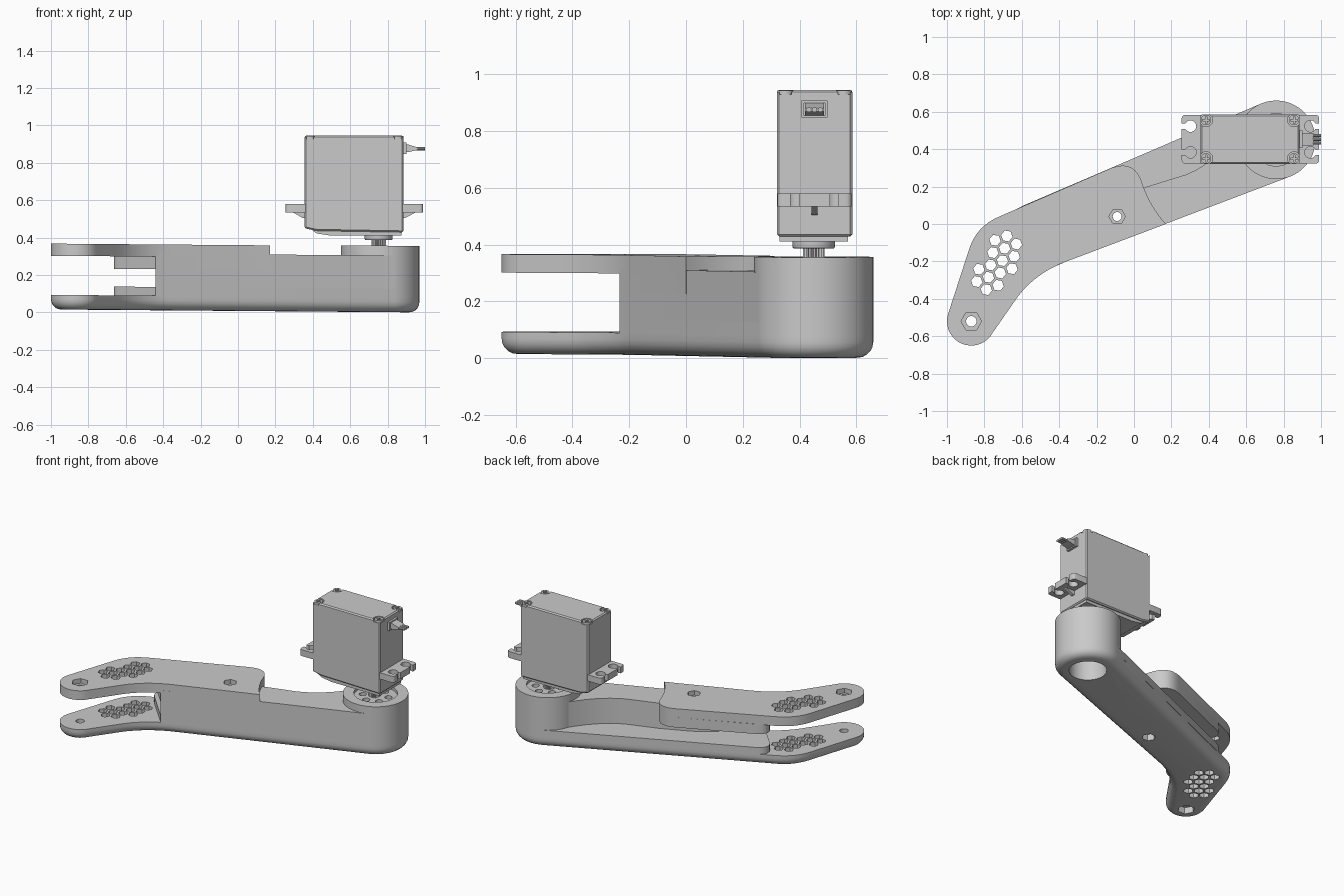
import bpy, bmesh, math
from mathutils import Vector

cube = bpy.data.objects.get("Cube")
if cube:
    bpy.data.objects.remove(cube, do_unlink=True)

grey = bpy.data.materials.new("light grey")
grey.use_nodes = True
grey.diffuse_color = (0.59, 0.59, 0.59, 1)
grey.node_tree.nodes["Principled BSDF"].inputs["Base Color"].default_value = (0.59, 0.59, 0.59, 1)


# ---- helpers ----
def arc(c, r, a0, a1, n):
    steps = [math.radians(a0 + (a1 - a0) * i / n) for i in range(n + 1)]
    return [(c[0] + r * math.cos(a), c[1] + r * math.sin(a)) for a in steps]


def ring(c, r, n=32, turn=0):
    return arc(c, r, turn, turn + 360, n)[:-1]


def bez(a, b, c, n=8):
    a, b, c = Vector(a), Vector(b), Vector(c)
    ts = [i / n for i in range(n + 1)]
    return [tuple(a * (1 - t) ** 2 + b * 2 * t * (1 - t) + c * t * t) for t in ts]


def rect(x0, x1, y0, y1):
    return [(x0, y0), (x1, y0), (x1, y1), (x0, y1)]


def prism(name, outlines, lo, hi, axis="z", bevel=0, pick=None, segments=3):
    """Extrude one or more outlines; bevel the edges chosen by pick."""
    place = {"z": lambda u, v, w: (u, v, w), "y": lambda u, v, w: (u, w, v),
             "x": lambda u, v, w: (w, u, v)}[axis]
    bm = bmesh.new()
    for pts in outlines:
        low = [bm.verts.new(place(u, v, lo)) for u, v in pts]
        top = [bm.verts.new(place(u, v, hi)) for u, v in pts]
        bm.faces.new(low[::-1])
        bm.faces.new(top)
        for i in range(len(pts)):
            j = (i + 1) % len(pts)
            bm.faces.new((low[i], low[j], top[j], top[i]))
    bm.normal_update()
    if bm.calc_volume(signed=True) < 0:
        bmesh.ops.reverse_faces(bm, faces=bm.faces)
    if bevel:
        edges = [e for e in bm.edges if pick is None or pick(*(v.co for v in e.verts))]
        bmesh.ops.bevel(bm, geom=edges, offset=bevel, segments=segments,
                        profile=0.5, affect="EDGES", clamp_overlap=False)
    mesh = bpy.data.meshes.new(name)
    bm.to_mesh(mesh)
    bm.free()
    mesh.materials.append(grey)
    ob = bpy.data.objects.new(name, mesh)
    bpy.context.collection.objects.link(ob)
    return ob


def cut(targets, outlines, lo, hi, axis="z"):
    cutter = prism("cutter", outlines, lo, hi, axis)
    cutter.hide_render = True
    for ob in targets:
        mod = ob.modifiers.new("cut", "BOOLEAN")
        mod.operation, mod.solver, mod.object = "DIFFERENCE", "EXACT", cutter
        bpy.context.view_layer.objects.active = ob
        bpy.ops.object.modifier_apply(modifier=mod.name)
    bpy.data.objects.remove(cutter, do_unlink=True)


# ---- arm outlines ----
HUB, FOOT, PIN = (0.76, 0.45), (-0.87, -0.52), (-0.09, 0.04)
hub_arc = arc(HUB, 0.21, -68, 112, 28)
foot = (bez((-0.72, 0.04), (-0.84, -0.01), (-0.88, -0.13))
        + arc(FOOT, 0.13, 162, 332, 18)
        + bez((-0.65, -0.43), (-0.55, -0.27), (-0.36, -0.2)))
step = bez((-0.6, 0.095), (-0.7, 0.05), (-0.64, -0.02)) + [(-0.44, -0.235), (-0.36, -0.2)]
plate_end = (bez((0.17, 0.0), (0.09, 0.09), (0.05, 0.2))
             + bez((0.05, 0.2), (0.01, 0.35), (-0.12, 0.3))[1:])
wall_line = (bez((0.6, 0.58), (0.47, 0.34), (0.28, 0.265)) + [(0.07, 0.2)]
             + bez((-0.1, 0.13), (-0.32, 0.04), (-0.43, -0.2)))

# ---- arm parts ----
base = prism("base_plate", [hub_arc + foot], 0, 0.078, bevel=0.055, segments=5,
             pick=lambda a, b: a.z + b.z < 0.01)
floor = prism("base_floor", [hub_arc + step], 0.07, 0.125)
wall = prism("side_wall", [[hub_arc[0], HUB] + wall_line + [(-0.44, -0.235), (-0.36, -0.2)]],
             0.075, 0.303)
hub = prism("pivot_hub", [ring(HUB, 0.21, 56, -68)], 0.075, 0.355)
upper = prism("upper_plate", [plate_end + foot], 0.287, 0.352)
ceiling = prism("upper_plate_rib", [plate_end + step], 0.22, 0.29)
arm = [base, floor, wall, hub, upper, ceiling]

# Honeycomb lightening holes in both foot plates, on a hexagonal lattice
PITCH = 0.067
origin, centre = Vector((-0.68, -0.064)), Vector((-0.73, -0.208))
row, column = (Vector(arc((0, 0), PITCH, a, a, 1)[0]) for a in (200, 260))
foot_axis = Vector(arc((0, 0), 1, 70, 70, 1)[0])
for i in range(-6, 7):
    for j in range(-1, 7):
        p = origin + row * i + column * j
        off = p - centre
        if abs(off.dot(foot_axis)) < 0.165 and abs(off.cross(foot_axis)) < 0.09:
            cut([base, upper], [ring(p, 0.031, 6, 50)], -0.1, 0.6)

# Screw bores with hexagonal nut pockets
cut([base, upper], [ring(FOOT, 0.028, 20)], -0.1, 0.6)
cut([base, floor, wall, upper, ceiling], [ring(PIN, 0.024, 20)], -0.1, 0.6)
for spot, size in ((FOOT, 0.055), (PIN, 0.044)):
    cut([upper], [ring(spot, size, 6)], 0.32, 0.6)
    cut([base], [ring(spot, size, 6)], -0.1, 0.045)

# Hub bore below, horn recess and screw holes above
cut([base, floor, wall, hub], [ring(HUB, 0.12, 40)], -0.1, 0.27)
cut([hub], [ring(HUB, 0.14, 40)], 0.335, 0.6)
cut([hub], [ring(p, 0.024, 16) for p in ring(HUB, 0.085, 6, 20)], 0.2, 0.6)

# The arm sinks slightly towards the hub
for ob in arm:
    for v in ob.data.vertices:
        v.co.z += 0.008 * (0.95 - v.co.x)

# ---- servo ----
CY = 0.453
body = prism("servo_case", [[(0.355, 0.945), (0.355, 0.45), (0.42, 0.436),
                             (0.885, 0.428), (0.885, 0.945)]], CY - 0.133, CY + 0.133, "y",
             bevel=0.008, segments=1)
prism("servo_lower_cover", [[(0.37, 0.46), (0.42, 0.422), (0.5, 0.41), (0.875, 0.41),
                             (0.875, 0.46)]], CY - 0.123, CY + 0.118, "y")
corners = [(x, CY + s * 0.103) for x in (0.385, 0.856) for s in (-1, 1)]
cut([body], [ring(p, 0.036, 20) for p in corners], 0.928, 1.1)
screws = prism("case_screws", [ring(p, 0.028, 20) for p in corners], 0.92, 0.943)
for dx, dy in ((0.018, 0.004), (0.004, 0.018)):
    cut([screws], [rect(x - dx, x + dx, y - dy, y + dy) for x, y in corners], 0.934, 1.1)


# Mounting ears with open slots
def upright(a, b):
    return abs(a.z - b.z) > 0.01


for name, edge, root, side in (("left_ear", 0.99, 0.875, 1), ("right_ear", 0.255, 0.365, -1)):
    ear = prism(name, [rect(min(edge, root), max(edge, root), CY - 0.13, CY + 0.13)],
                0.535, 0.58, bevel=0.018, segments=4,
                pick=lambda a, b: upright(a, b) and abs(a.x - edge) < 0.01)
    hole_x = edge - side * 0.047
    slots = [(hole_x, CY + s * 0.07) for s in (-1, 1)]
    cut([ear], [ring(p, 0.031, 20) for p in slots], 0.4, 0.7)
    cut([ear], [rect(min(hole_x, edge + side * 0.1), max(hole_x, edge + side * 0.1),
                     y - 0.015, y + 0.015) for _, y in slots], 0.4, 0.7)
    prism(name + "_gusset", [[(root, 0.54), (root, 0.505), (root + side * 0.02, 0.505),
                              (edge - side * 0.03, 0.54)]], CY - 0.011, CY + 0.011, "y")

# Output shaft: collar and toothed spline
SHAFT = (0.752, 0.45)
prism("output_collar", [ring(SHAFT, 0.075)], 0.386, 0.415, bevel=0.008,
      pick=lambda a, b: a.z + b.z < 0.78)
teeth = [ring(SHAFT, 0.039 if i % 2 else 0.033, 40)[i] for i in range(40)]
prism("output_spline", [teeth], 0.3, 0.39)

# Cable socket, plug and three wires
socket = prism("cable_socket", [rect(CY - 0.046, CY + 0.046, 0.847, 0.907)], 0.88, 0.9, "x")
cut([socket], [rect(CY - 0.037, CY + 0.037, 0.855, 0.899)], 0.888, 1.1, "x")
prism("cable_plug", [[(0.88, 0.853), (0.88, 0.901), (0.915, 0.896), (0.96, 0.882),
                      (0.96, 0.868), (0.915, 0.858)]], CY - 0.033, CY + 0.033, "y")
prism("cable_wires", [ring((CY + d, 0.875), 0.009, 10) for d in (-0.02, 0, 0.02)],
      0.95, 1.0, "x")

# ---- shading ----
for ob in list(bpy.context.scene.objects):
    if ob.type == "MESH":
        bpy.ops.object.select_all(action="DESELECT")
        ob.select_set(True)
        bpy.context.view_layer.objects.active = ob
        bpy.ops.object.shade_smooth_by_angle(angle=math.radians(25))
